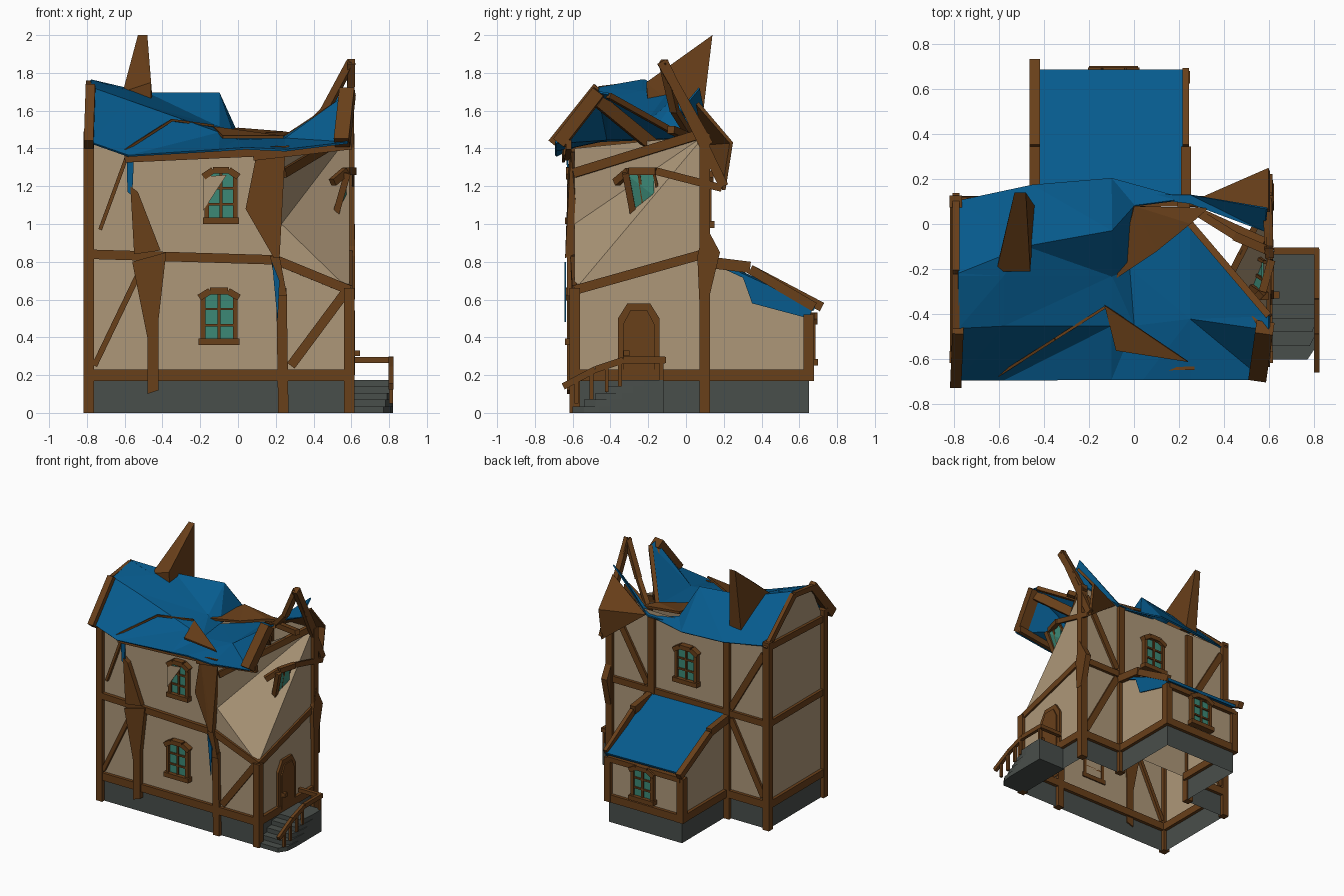
import bpy, bmesh
from mathutils import Vector as V

if "Cube" in bpy.data.objects:
    bpy.data.objects.remove(bpy.data.objects["Cube"])


def material(name, col):
    m = bpy.data.materials.new(name)
    m.use_nodes = True
    m.diffuse_color = (*col, 1)
    m.node_tree.nodes["Principled BSDF"].inputs["Base Color"].default_value = (*col, 1)
    return m


PLASTER = material("plaster", (.42, .31, .19))
WOOD = material("timber", (.14, .05, .01))
BLUE = material("blue_roof", (.002, .105, .27))
GLASS = material("green_glass", (.045, .25, .18))
STONE = material("stone", (.066, .077, .07))


def finish(name, bm, mat):
    bmesh.ops.recalc_face_normals(bm, faces=bm.faces)
    me = bpy.data.meshes.new(name)
    bm.to_mesh(me)
    bm.free()
    me.materials.append(mat)
    ob = bpy.data.objects.new(name, me)
    bpy.context.collection.objects.link(ob)
    return ob


def sheet(name, mat, polys, thick=0):
    """Polygons sharing points, optionally thickened."""
    bm = bmesh.new()
    for p in polys:
        bm.faces.new([bm.verts.new(c) for c in p])
    bmesh.ops.remove_doubles(bm, verts=bm.verts, dist=.001)
    bmesh.ops.triangulate(bm, faces=bm.faces)
    ob = finish(name, bm, mat)
    if thick:
        s = ob.modifiers.new("thickness", "SOLIDIFY")
        s.thickness, s.offset = thick, 0
    return ob


def hull(name, mat, pts):
    bm = bmesh.new()
    for p in pts:
        bm.verts.new(p)
    bmesh.ops.convex_hull(bm, input=bm.verts)
    return finish(name, bm, mat)


def box(name, mat, lo, hi):
    return hull(name, mat, [(x, y, z) for x in (lo[0], hi[0]) for y in (lo[1], hi[1]) for z in (lo[2], hi[2])])


def front_plank(name, outline):
    """Convex x-z outline lying on the front wall."""
    return hull(name, WOOD, [(x, y, z) for y in (-.63, -.58) for x, z in outline])


def beam(name, a, b, w=.05, d=None, mat=WOOD, side=None):
    """Square timber between two points; side is the direction measured by d."""
    a, b, d = V(a), V(b), d or w
    t = (b - a).normalized()
    s = V(side) if side else (V((0, 0, 1)) if abs(t.z) < .9 else V((0, 1, 0)))
    s = (s - t * s.dot(t)).normalized()
    u = t.cross(s)
    return hull(name, mat, [p + u * i * w / 2 + s * j * d / 2 for p in (a, b) for i in (-1, 1) for j in (-1, 1)])


def strip(low, high):
    return [(low[i], low[i + 1], high[i + 1], high[i]) for i in range(len(low) - 1)]


def window(name, c, u, n, w=.17, h=.25):
    """Arched, framed window facing n with horizontal direction u."""
    c, u, n, z = V(c), V(u), V(n), V((0, 0, 1))
    at = lambda a, b, o=.015: c + u * a * w + z * b * h + n * o
    g = [at(-.5, -.5), at(.5, -.5), at(.5, .42), at(.25, .5), at(-.25, .5), at(-.5, .42)]
    sheet(name + "_glass", GLASS, [g], .008)
    for s in (-.5, .5):
        beam(name + "_jamb", at(s, -.5), at(s, .45), .025, .04, side=n)
    beam(name + "_sill", at(-.64, -.53, .02), at(.64, -.53, .02), .035, .06, side=n)
    arch = [at(a, b, .02) for a, b in ((-.62, .4), (-.28, .54), (.28, .54), (.62, .4))]
    for p, q in zip(arch, arch[1:]):
        beam(name + "_head", p, q, .035, .05, side=n)
    beam(name + "_mullion", at(0, -.5), at(0, .5), .015, .03, side=n)
    for b in (-.18, .16):
        beam(name + "_glazing_bar", at(-.5, b), at(.5, b), .013, .03, side=n)


# stone footing and plaster walls, open underneath
L, R, F, B = -.79, .59, -.59, .1
XL, XR, XB = -.42, .22, .65
foot = [(L, F), (R, F), (R, B), (XR, B), (XR, XB), (XL, XB), (XL, B), (L, B)]
ring = foot + foot[:1]
sheet("stone_footing", STONE, strip([(x, y, 0) for x, y in ring], [(x, y, .2) for x, y in ring]))
for (x, y), (x2, y2) in zip(ring, ring[1:]):
    beam("sill_timber", (x, y, .2), (x2, y2, .2), .05, .06)
knee, lean_lo, lean_hi = (R, F, .65), (.23, F, 1.0), (.24, F, 1.4)
back_top, back_mid = (R, B, 1.47), (R, B, .85)
sheet("main_walls", PLASTER, [
    [(L, F, .2), (R, F, .2), knee, lean_lo, lean_hi, (L, F, 1.42)],
    [(R, F, .2), (R, B, .2), back_mid, knee],
    [knee, back_mid, back_top], [knee, back_top, lean_hi, lean_lo],
    [(R, B, .2), (L, B, .2), (L, B, 1.45), back_top],
    [(L, B, .2), (L, F, .2), (L, F, 1.42), (L, -.46, 1.68), (L, -.24, 1.72), (L, B, 1.45)]])
sheet("annex_walls", PLASTER, [[(XL, XB, .2), (XR, XB, .2), (XR, XB, .53), (XL, XB, .53)]] + [
    [(x, B, .2), (x, XB, .2), (x, XB, .53), (x, .37, .69), (x, B, .81)] for x in (XL, XR)])

# upright posts
for n, x, y, h in (("front_left", L, F, 1.49), ("back_left", L, B, 1.49), ("front_right", R, F, .66),
                   ("back_right", R, B, 1.48), ("back_middle", XL - .02, B, 1.42), ("back_inner", XR, B, 1.42),
                   ("annex_left", XL, XB, .52), ("annex_right", XR, XB, .52)):
    beam(n + "_post", (x, y, .17 if "annex" in n else 0), (x, y, h), .055)
beam("front_middle_post", (.24, F, 0), (.23, F, .66), .055)
front_plank("front_middle_post_neck", [(.21, .62), (.26, .62), (.22, .83), (.17, .83)])
hull("warped_upper_post", WOOD, [(.1, -.62, 1.38), (.25, -.61, 1.38), (.22, -.64, .82), (.19, -.64, .82),
     (.04, -.6, 1.08), (.2, -.57, 1.38), (.22, -.56, .85)])
front_plank("warped_post_lower", [(-.48, .1), (-.42, .12), (-.42, .55), (-.48, .42)])
front_plank("warped_post_neck", [(-.48, .4), (-.42, .5), (-.38, .85), (-.56, .8)])
front_plank("warped_post_upper", [(-.57, 1.2), (-.53, 1.17), (-.41, .86), (-.55, .84)])
hull("warped_back_right_post", WOOD, [(x, y, z) for x in (.57, .62) for y, z in
     ((.07, .6), (.12, .6), (.18, .85), (.06, .83), (.1, 1.0))])

# horizontal and diagonal timbers
for n, a, b, w in (
        ("front_mid_rail", (L, F - .01, .84), (.2, F - .01, .81), .035),
        ("front_drooping_rail", (.2, F - .01, .81), (.59, F, .65), .025),
        ("right_mid_rail", (R, F, .65), (R, .16, .86), .03),
        ("right_top_rail", (.24, F, 1.27), (R, .09, 1.48), .03),
        ("left_mid_rail", (L, F, .84), (L, B, .84), .045),
        ("back_mid_rail", (L, B, .84), (R, B, .84), .045),
        ("left_top_rail", (L, F, 1.42), (L, B, 1.45), .045),
        ("front_eave_rail", (-.6, -.65, 1.35), (.27, -.64, 1.39), .015),
        ("front_right_eave_rail", (.08, -.63, 1.36), (.6, -.62, 1.42), .03),
        ("front_left_brace", (-.76, F, .25), (-.5, F, .79), .03),
        ("front_right_brace", (.28, F, .25), (.57, F, .64), .03),
        ("front_upper_brace", (-.73, F, .97), (-.58, F, 1.38), .02),
        ("back_lower_brace", (-.76, B, .25), (-.47, B, .8), .035),
        ("back_upper_brace", (-.76, B, 1.38), (-.47, B, .88), .035),
        ("back_right_brace", (.26, B, .88), (.56, B, 1.4), .035),
        ("back_right_low_brace", (.26, B, .8), (.56, B, .25), .035)):
    beam(n, a, b, w, .05)

# main roof: bent front slope, then a back slope rising to a set-back ridge
front_low = [(-.78, -.69, 1.43), (-.58, -.69, 1.36), (-.1, -.69, 1.39), (.04, -.69, 1.4),
             (.25, -.69, 1.39), (.58, -.69, 1.43)]
front_mid = [(-.78, -.46, 1.72), (-.58, -.45, 1.65), (-.1, -.45, 1.48), (0, -.45, 1.44),
             (.25, -.42, 1.45), (.6, -.47, 1.7)]
front_top = [(-.78, -.23, 1.76), (-.58, -.23, 1.7), (-.1, -.23, 1.51), (-.02, -.2, 1.45),
             (.25, 0, 1.46), (.6, -.41, 1.69)]
ridge = [(-.78, -.22, 1.76), (-.48, -.1, 1.69), (-.1, -.03, 1.69), (0, .08, 1.47)]
back_low = [(-.78, .1, 1.45), (-.45, .17, 1.42), (-.1, .2, 1.42), (.23, .11, 1.42)]
sheet("front_roof", BLUE, strip(front_low, front_mid) + strip(front_mid, front_top), .012)
sheet("back_roof", BLUE, strip(back_low, ridge) + strip(ridge, front_top[:4]), .012)
sheet("torn_roof_flap", BLUE, [[(-.59, -.63, 1.37), (-.55, -.63, 1.37), (-.56, -.62, 1.15), (-.585, -.62, 1.17)]], .008)
sheet("low_roof_flap", BLUE, [[(.18, -.64, .8), (.22, -.64, .7), (.21, -.64, .48)]], .008)
sheet("right_roof_strip", BLUE, [[(-.08, .13, 1.43), (.25, .13, 1.43), (.59, .07, 1.72), (.58, -.03, 1.6), (.25, .09, 1.43)]], .01)

# bargeboards and broken roof timbers
beam("left_bargeboard_front", (-.79, -.7, 1.42), (-.78, -.46, 1.72), .05, .07)
beam("left_bargeboard_top", (-.79, -.46, 1.71), (-.79, -.22, 1.74), .03, .04)
beam("left_bargeboard_back", (-.79, -.22, 1.74), (-.79, .12, 1.44), .03, .05)
beam("right_bargeboard", (.55, -.67, 1.43), (.58, -.46, 1.7), .08, .07)
beam("right_inner_rafter", (.57, -.46, 1.65), (.4, -.18, 1.42), .03, .07)
beam("right_edge_rafter", (.6, -.41, 1.68), (.25, 0, 1.45), .03)
hull("left_spike", WOOD, [(-.53, .14, 2), (-.48, .14, 2), (-.61, -.21, 1.7), (-.46, -.21, 1.75),
     (-.44, .08, 1.5), (-.54, .08, 1.5), (-.61, -.2, 1.66), (-.46, -.2, 1.62)])
sheet("sagging_roof_board", WOOD, [[(-.08, -.24, 1.49), (0, .08, 1.5), (.33, .07, 1.46), (.25, 0, 1.48), (.1, -.12, 1.47)]], .02)
sheet("front_roof_board", WOOD, [[(-.13, -.36, 1.51), (-.08, -.56, 1.46), (.24, -.61, 1.46)]], .015)
beam("front_roof_lath", (-.6, -.67, 1.39), (-.35, -.51, 1.55), .012)
beam("front_roof_lath_upper", (-.35, -.51, 1.55), (-.13, -.37, 1.52), .012)
beam("gable_rafter_back", (.6, -.13, 1.86), (.59, .12, 1.42), .04, .05)
beam("gable_rafter_outer", (.6, -.12, 1.86), (.6, .2, 1.2), .03, .05)
beam("gable_rafter_inner", (.6, -.12, 1.86), (.46, -.06, 1.6), .04)
beam("gable_brace", (.27, .06, 1.44), (.58, -.08, 1.5), .04)
beam("gable_lower_rafter", (.46, -.06, 1.6), (.3, .04, 1.44), .035)
sheet("gable_back_board", WOOD, [[(.28, .1, 1.42), (.6, .24, 1.43), (.6, .2, 1.18)],
      [(.28, .1, 1.42), (.6, .24, 1.43), (.6, .06, 1.64)]], .02)

# annex roof with boards at its edges and a hanging blue side
annex = [[(XL, y, z), (XR + .015, y, z - .01)] for y, z in ((.68, .56), (.38, .7), (.12, .82))]
sheet("annex_roof", BLUE, strip(*annex[:2]) + strip(*annex[1:]), .02)
sheet("annex_roof_side", BLUE, [[(.235, .3, .72), (.235, .4, .69), (.235, .67, .55), (.235, .65, .5), (.235, .35, .58)]], .008)
for n, x, w, end in (("left", XL - .02, .045, .72), ("right", XR + .01, .03, .68)):
    beam("annex_bargeboard_" + n, (x, .1, .8), (x, .34, .77), .045, .06)
    beam("annex_bargeboard_low_" + n, (x, .34, .76), (x, end, .56), w, .05)
beam("annex_eave_rail", (XL, .66, .51), (XR, .66, .51), .04)

# windows
window("front_lower_window", (-.1, F, .51), (1, 0, 0), (0, -1, 0))
window("front_upper_window", (-.09, F, 1.15), (1, 0, 0), (0, -1, 0), .15)
sheet("front_upper_window_plaster", PLASTER, [[(-.185, F - .037, 1.07), (-.185, F - .037, 1.25), (-.06, F - .037, 1.26)]], .004)
window("back_upper_window", (-.09, B, 1.13), (1, 0, 0), (0, 1, 0))
window("annex_window", (-.09, XB, .39), (1, 0, 0), (0, 1, 0), .17, .23)
sheet("right_window_glass", GLASS, [[(.57, -.31, 1.26), (.57, -.17, 1.28), (.57, -.17, 1.15), (.52, -.25, 1.02)]], .008)
hood = [(.5, -.37, 1.22), (.57, -.3, 1.28), (.61, -.16, 1.28), (.61, .19, 1.19)]
for i, w in enumerate((.035, .035, .015)):
    beam("right_window_hood", hood[i], hood[i + 1], w, .04)
for y, z, w in ((-.31, 1.06, .035), (-.24, 1.0, .015), (-.16, 1.1, .015)):
    beam("right_window_bar", (.58, y - .01, 1.27), (.52, y + .03, z), w)
beam("right_window_splinter", (.57, -.18, .88), (.57, -.13, 1.02), .03)

# arched door
arch = [(-.36, .2), (-.14, .2), (-.14, .5), (-.19, .58), (-.31, .58), (-.36, .5)]
hull("door_frame", WOOD, [(x, y, z) for x in (.58, .61) for y, z in arch])
hull("door_leaf", WOOD, [(x, -.25 + (y + .25) * .75, .2 + (z - .2) * .9) for x in (.6, .62) for y, z in arch])
box("door_handle", WOOD, (.62, -.33, .3), (.645, -.3, .33))

# stone stairs with curved outer corners, and handrail
for i in range(5):
    y, x, h = -.6 + i * .06, .77 + .01 * i, .035 * (i + 1)
    hull("stair_step", STONE, [(a, b, z) for z in (0, h) for a, b in
         ((.58, y), (x, y), (.81, y + .06), (.82, y + .14), (.82, -.12), (.58, -.12))])
rail = [(.81, -.65, .14), (.81, -.48, .23), (.81, -.33, .28), (.81, -.11, .28)]
for a, b in zip(rail, rail[1:]):
    beam("handrail", a, b, .025, .035)
for y, z, h in ((-.58, .05, .18), (-.5, .07, .22), (-.42, .11, .25), (-.35, .14, .28), (-.13, .13, .28)):
    beam("baluster", (.81, y, z), (.81, y, h), .02)
beam("landing_rail", (.62, -.12, .28), (.82, -.12, .28), .03)
